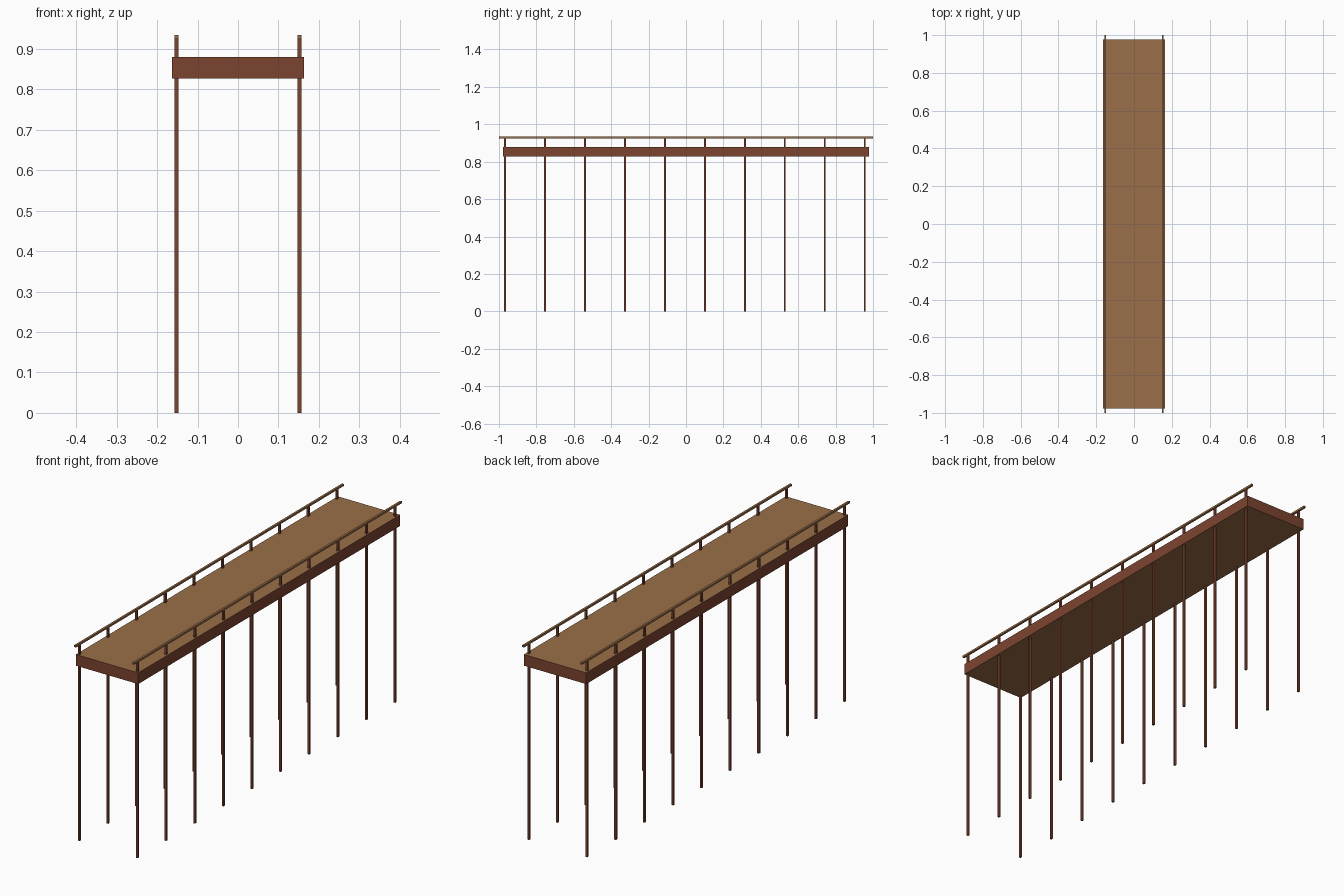
import bpy, bmesh

if "Cube" in bpy.data.objects:
    bpy.data.objects.remove(bpy.data.objects["Cube"])


def srgb(r, g, b):
    lin = lambda c: (c / 255 / 12.92) if c < 11 else ((c / 255 + 0.055) / 1.055) ** 2.4
    return (lin(r), lin(g), lin(b), 1.0)


def material(name, colour):
    m = bpy.data.materials.new(name)
    m.diffuse_color = colour
    m.use_nodes = True
    m.node_tree.nodes["Principled BSDF"].inputs["Base Color"].default_value = m.diffuse_color
    return m


tan = material("tan planks", srgb(154, 110, 72))
red = material("red brown timber", srgb(124, 68, 47))


def box(name, lo, hi, *mats):
    """Box between two corners; a second material goes on top and bottom."""
    bm = bmesh.new()
    bmesh.ops.create_cube(bm, size=1)
    for v in bm.verts:
        v.co = [(a + b) / 2 + c * (b - a) for a, b, c in zip(lo, hi, v.co)]
    bm.normal_update()
    if len(mats) > 1:
        for f in bm.faces:
            f.material_index = int(abs(f.normal.z) > 0.5)
    me = bpy.data.meshes.new(name)
    bm.to_mesh(me)
    bm.free()
    for m in mats:
        me.materials.append(m)
    ob = bpy.data.objects.new(name, me)
    bpy.context.collection.objects.link(ob)
    return ob


# Deck slab: red brown sides, tan top and underside
box("deck", (-0.163, -0.978, 0.827), (0.163, 0.978, 0.88), red, tan)

POST_X, HALF = 0.152, 0.005
for side, s in (("left", -1), ("right", 1)):
    x = s * POST_X
    # Handrail along the full length
    box(f"{side}_handrail", (x - HALF, -1, 0.925), (x + HALF, 1, 0.934), tan)
    # Tall posts from the ground up to the handrail
    for i in range(10):
        y = -0.967 + i * 0.2136
        box(f"{side}_post_{i + 1}", (x - 0.0045, y - HALF, 0),
            (x + 0.0045, y + HALF, 0.926), red)
